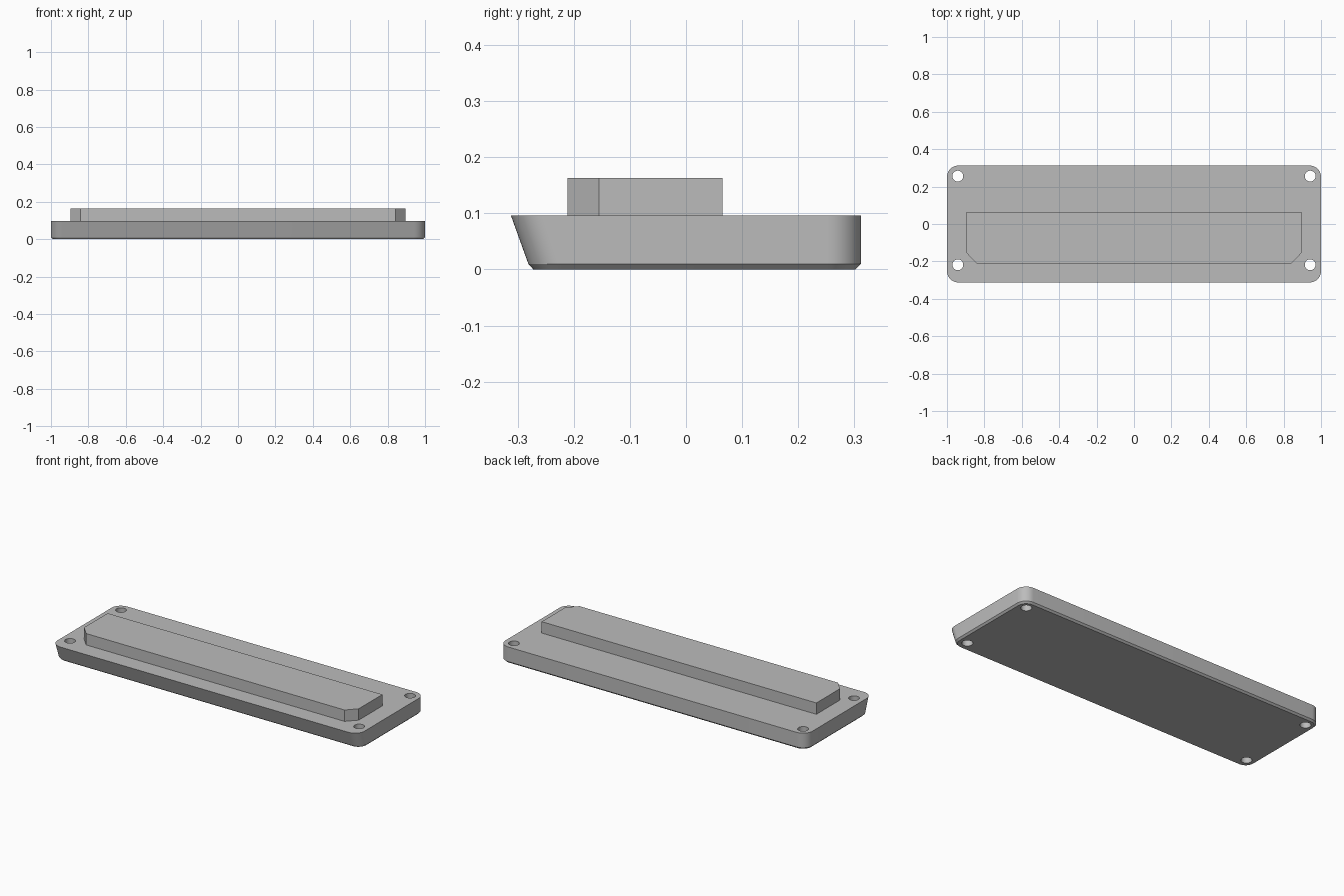
import bpy, bmesh, math

old = bpy.data.objects.get("Cube")
if old:
    bpy.data.objects.remove(old, do_unlink=True)

grey = bpy.data.materials.new("light grey")
grey.use_nodes = True
colour = (0.5, 0.5, 0.5, 1)
grey.diffuse_color = colour
grey.node_tree.nodes["Principled BSDF"].inputs["Base Color"].default_value = colour


def rounded_outline(half_x, front, back, radius, steps=12):
    """Counter-clockwise rectangle outline with round corners."""
    corners = [(half_x - radius, back - radius), (radius - half_x, back - radius),
               (radius - half_x, front + radius), (half_x - radius, front + radius)]
    points = []
    for quarter, (cx, cy) in enumerate(corners):
        for i in range(steps + 1):
            a = (quarter + i / steps) * math.pi / 2
            points.append((cx + radius * math.cos(a), cy + radius * math.sin(a)))
    return points


def add_loft(bm, sections):
    """Capped solid through (outline, height) sections, from bottom to top."""
    rings = [[bm.verts.new((x, y, z)) for x, y in outline] for outline, z in sections]
    for low, high in zip(rings, rings[1:]):
        for i in range(len(low)):
            j = (i + 1) % len(low)
            bm.faces.new((low[i], low[j], high[j], high[i]))
    bm.faces.new(rings[0][::-1])
    bm.faces.new(rings[-1])


def make_object(name, bm):
    mesh = bpy.data.meshes.new(name)
    bm.to_mesh(mesh)
    bm.free()
    mesh.materials.append(grey)
    obj = bpy.data.objects.new(name, mesh)
    bpy.context.collection.objects.link(obj)
    return obj


# Base plate: slanted front wall and chamfered underside
bm = bmesh.new()
add_loft(bm, [
    (rounded_outline(0.99, -0.272, 0.302, 0.05), 0),
    (rounded_outline(1.0, -0.281, 0.312, 0.06), 0.01),
    (rounded_outline(1.0, -0.312, 0.312, 0.06), 0.096),
])
plate = make_object("base_plate", bm)

# Screw holes through the four corners
bm = bmesh.new()
for x in (-0.942, 0.942):
    for y in (-0.218, 0.256):
        circle = [(x + 0.029 * math.cos(a), y + 0.029 * math.sin(a))
                  for a in (math.tau * i / 32 for i in range(32))]
        add_loft(bm, [(circle, -0.1), (circle, 0.2)])
cutter = make_object("hole_cutter", bm)
cutter.hide_render = True

cut = plate.modifiers.new("screw_holes", "BOOLEAN")
cut.operation = "DIFFERENCE"
cut.solver = "EXACT"
cut.object = cutter
bpy.context.view_layer.objects.active = plate
bpy.ops.object.modifier_apply(modifier=cut.name)
bpy.data.objects.remove(cutter, do_unlink=True)

bpy.ops.object.select_all(action="DESELECT")
plate.select_set(True)
bpy.ops.object.shade_smooth_by_angle(angle=math.radians(18))

# Raised block with clipped front corners
bm = bmesh.new()
half = [(0.842, -0.211), (0.895, -0.155), (0.895, 0.065)]
outline = half + [(-x, y) for x, y in reversed(half)]
add_loft(bm, [(outline, 0.096), (outline, 0.163)])
make_object("raised_block", bm)
